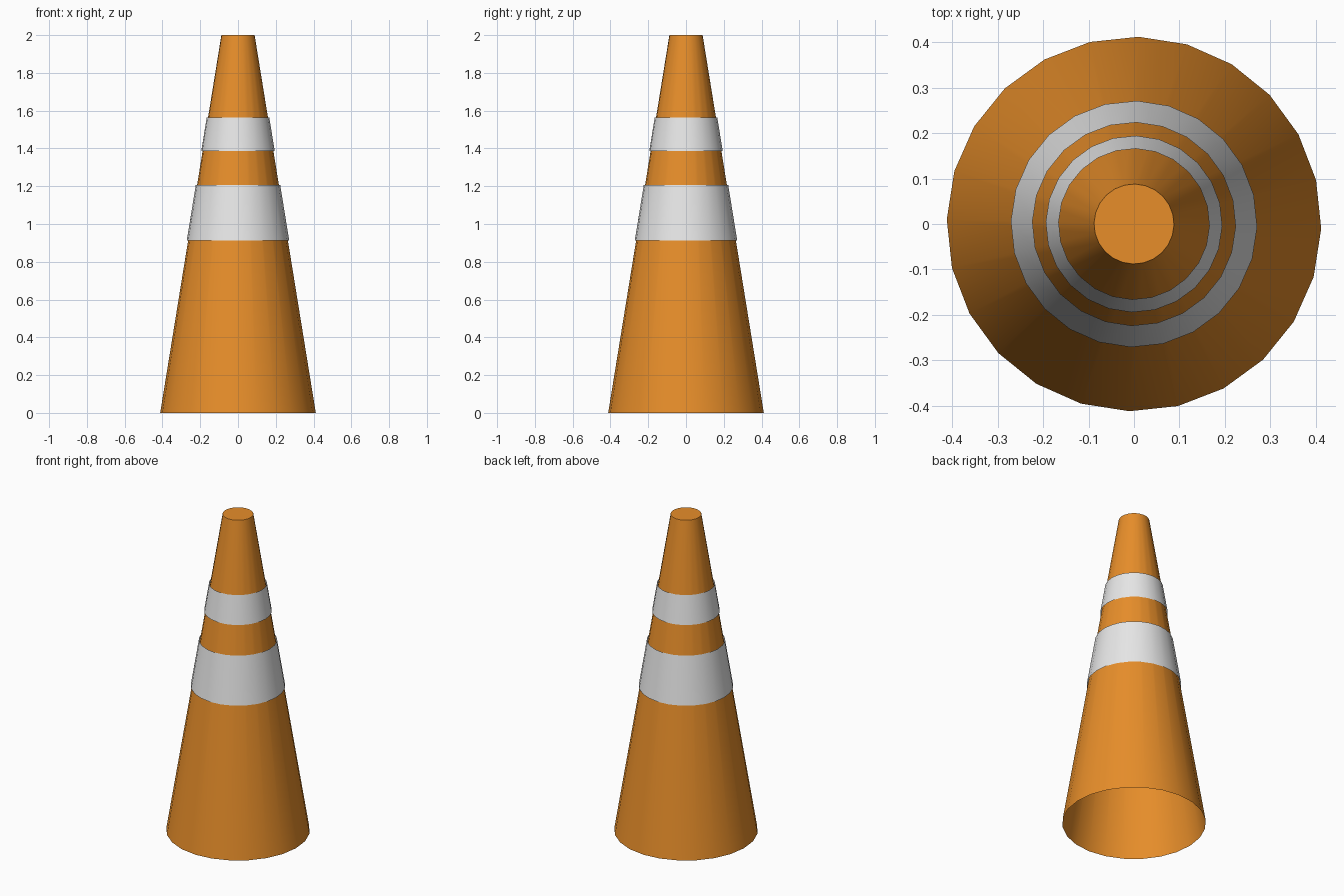
import bpy, bmesh, math

old = bpy.data.objects.get("Cube")
if old:
    bpy.data.objects.remove(old, do_unlink=True)

SIDES = 24
TURN = math.radians(-1.4)      # slight twist of the facets
BASE_R, TOP_R, HEIGHT = 0.412, 0.088, 2.0


def material(name, rgb):
    m = bpy.data.materials.new(name)
    m.use_nodes = True
    col = (*rgb, 1.0)
    m.diffuse_color = col
    m.node_tree.nodes["Principled BSDF"].inputs["Base Color"].default_value = col
    return m


def cone_radius(z):
    return BASE_R + (TOP_R - BASE_R) * z / HEIGHT


def tapered_tube(name, z0, z1, offset, mat, cap_top=False):
    """Open tapered tube that follows the cone's slope, with an optional top disc."""
    bm = bmesh.new()
    rings = []
    for z in (z0, z1):
        r = cone_radius(z) + offset
        rings.append([bm.verts.new((r * math.cos(a), r * math.sin(a), z))
                      for a in (TURN + math.tau * i / SIDES for i in range(SIDES))])
    low, high = rings
    for i in range(SIDES):
        j = (i + 1) % SIDES
        bm.faces.new((low[i], low[j], high[j], high[i]))
    if cap_top:
        bm.faces.new(high)
    mesh = bpy.data.meshes.new(name)
    bm.to_mesh(mesh)
    bm.free()
    mesh.materials.append(mat)
    obj = bpy.data.objects.new(name, mesh)
    bpy.context.collection.objects.link(obj)
    # Smooth sides, crisp rim
    bpy.ops.object.select_all(action='DESELECT')
    obj.select_set(True)
    bpy.context.view_layer.objects.active = obj
    bpy.ops.object.shade_smooth_by_angle(angle=math.radians(30))
    return obj


orange = material("orange plastic", (0.8, 0.27, 0.023))
white = material("reflective white", (0.8, 0.8, 0.8))

# Hollow cone body, open underneath
tapered_tube("cone_body", 0.0, HEIGHT, 0.0, orange, cap_top=True)

# Reflective sleeves standing just proud of the body
tapered_tube("lower_band", 0.913, 1.207, 0.007, white)
tapered_tube("upper_band", 1.387, 1.563, 0.007, white)
